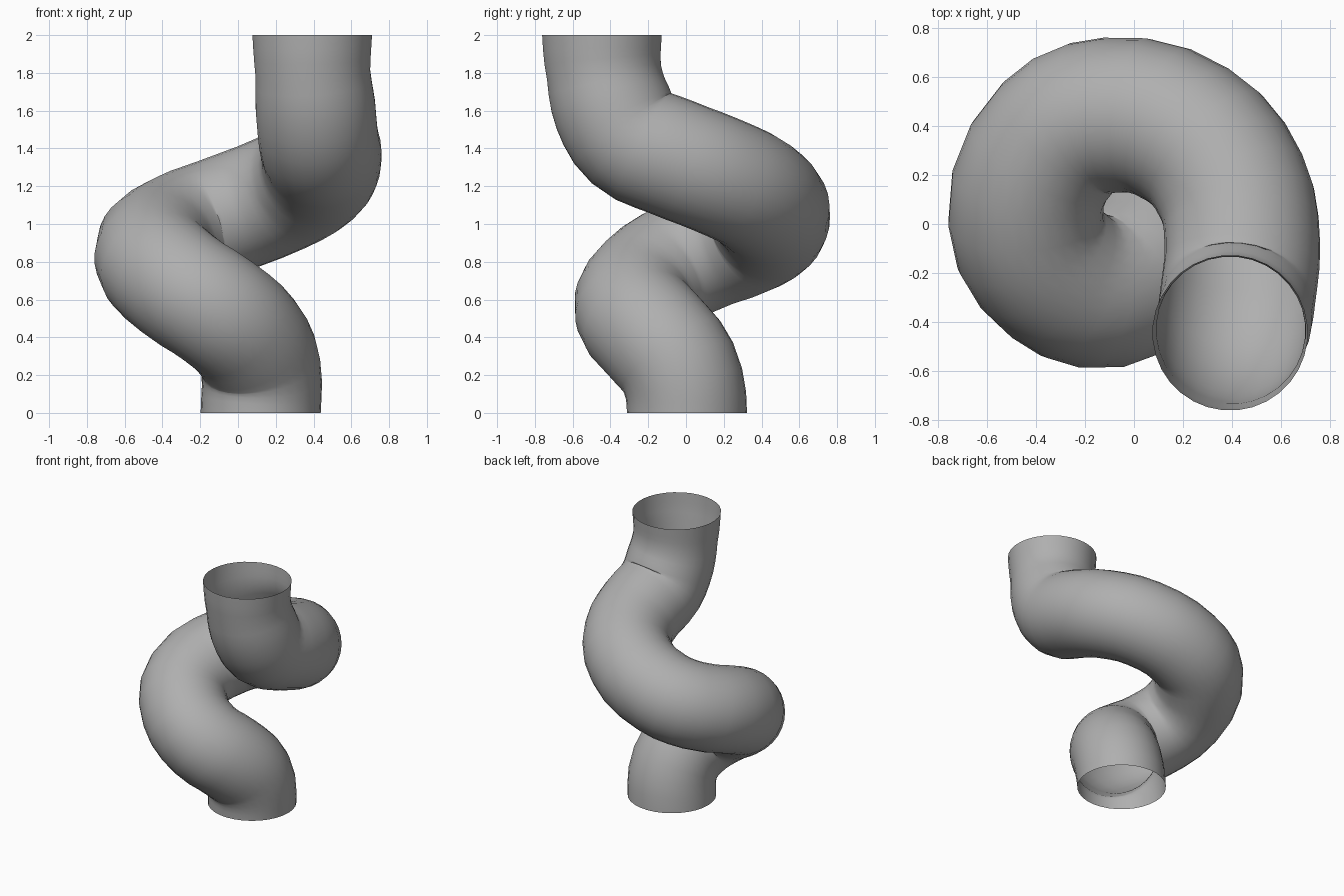
import bpy

if "Cube" in bpy.data.objects:
    bpy.data.objects.remove(bpy.data.objects["Cube"])

# Centreline of the coiled pipe
path = [
    (0.12, 0.005, 0), (0.12, -0.04, 0.24), (0.05, -0.165, 0.40),
    (-0.10, -0.272, 0.535), (-0.31, -0.21, 0.675), (-0.443, 0.02, 0.825),
    (-0.31, 0.355, 0.955), (-0.10, 0.445, 1.035), (0.22, 0.365, 1.16),
    (0.40, 0.15, 1.265), (0.443, -0.08, 1.355), (0.425, -0.29, 1.455),
    (0.41, -0.39, 1.62), (0.396, -0.434, 1.80), (0.393, -0.445, 2.0),
]

curve = bpy.data.curves.new("coiled_pipe", "CURVE")
curve.dimensions = "3D"
curve.resolution_u = 3
curve.bevel_depth = 0.318
curve.bevel_resolution = 14
curve.use_fill_caps = False

spline = curve.splines.new("BEZIER")
spline.bezier_points.add(len(path) - 1)
for point, co in zip(spline.bezier_points, path):
    point.co = co
    point.handle_left_type = point.handle_right_type = "AUTO"
spline.bezier_points[-2].radius = 0.96  # slight waist below the top rim

# Vertical ends keep both open rims level
for point in (spline.bezier_points[0], spline.bezier_points[-1]):
    x, y, z = point.co
    point.handle_left_type = point.handle_right_type = "FREE"
    point.handle_left = (x, y, z - 0.08)
    point.handle_right = (x, y, z + 0.08)

# Smooth open tube
pipe = bpy.data.objects.new("coiled_pipe", curve)
bpy.context.collection.objects.link(pipe)
bpy.context.view_layer.objects.active = pipe
pipe.select_set(True)
bpy.ops.object.convert(target="MESH")
bpy.ops.object.shade_smooth()

# Mid grey finish
grey = bpy.data.materials.new("mid_grey")
grey.diffuse_color = (0.43, 0.43, 0.43, 1)
grey.use_nodes = True
grey.node_tree.nodes["Principled BSDF"].inputs["Base Color"].default_value = grey.diffuse_color
bpy.context.object.data.materials.clear()
bpy.context.object.data.materials.append(grey)
